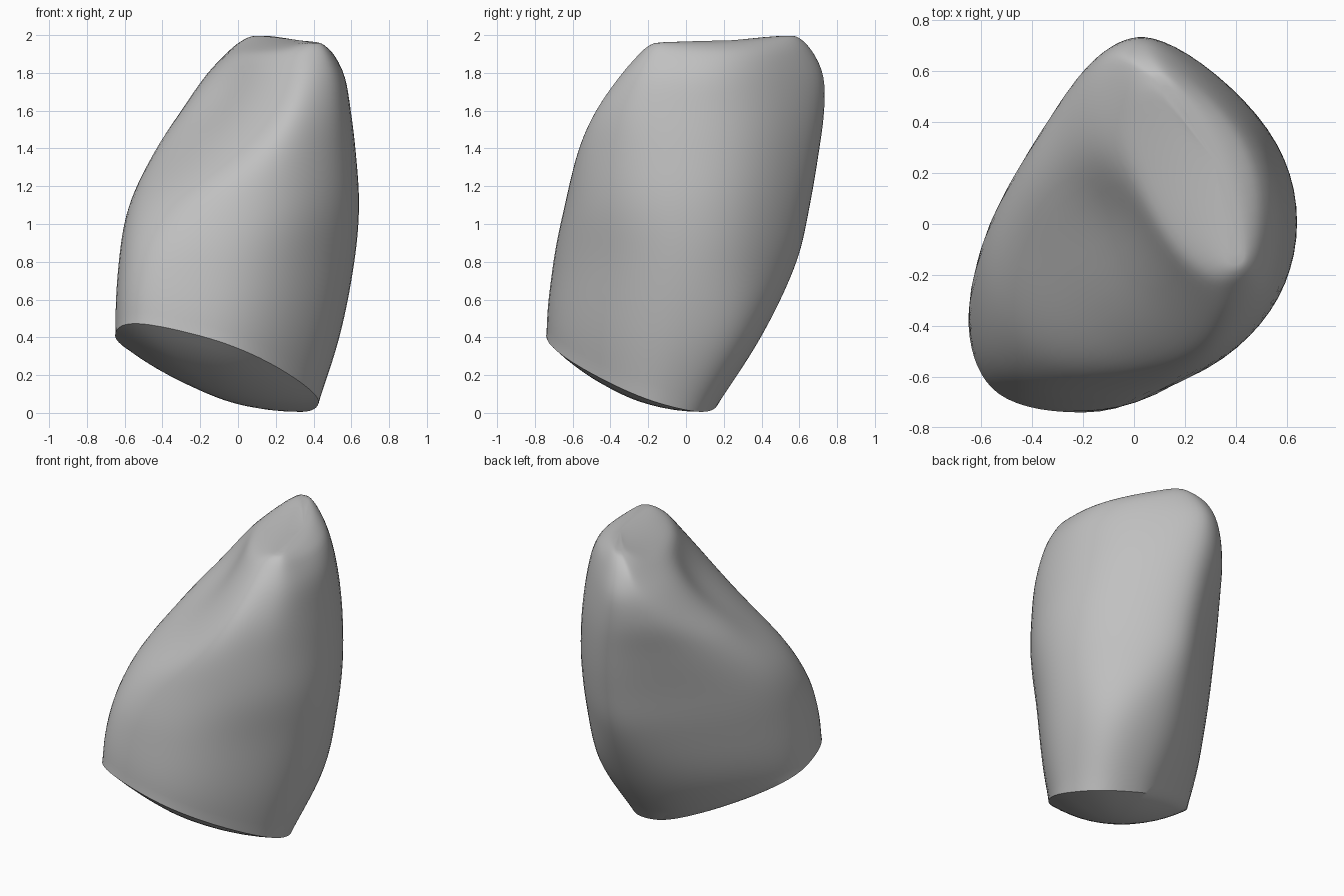
import bpy, bmesh, math
from mathutils import Vector

cube = bpy.data.objects.get("Cube")
if cube:
    bpy.data.objects.remove(cube, do_unlink=True)

SIDES, LEVELS, CAP_RINGS, DOME_RINGS = 64, 44, 10, 8
ROOT2 = math.sqrt(2)
DOME_DEPTH = 0.12

# Height, then reach of the crown in eight directions, counter-clockwise from +x
SECTIONS = [
    (0.0, .41, .29, .14, .14, .60, .78, .68, .50),
    (0.4, .54, .52, .40, .34, .65, .85, .74, .57),
    (0.8, .62, .61, .59, .44, .635, .80, .705, .605),
    (1.1, .645, .645, .66, .49, .58, .65, .645, .635),
    (1.4, .625, .65, .71, .54, .44, .37, .57, .625),
    (1.6, .60, .635, .735, .57, .31, .20, .48, .60),
    (1.8, .565, .60, .73, .55, .17, .05, .34, .535),
    (1.9, .51, .57, .68, .50, .07, -.02, .25, .475),
]
TOP = SECTIONS[-1][0]
# Ends of the biting edge, and how far its middle bows outwards
RIDGE = Vector((.41, -.13, 1.965)), Vector((.13, .54, 2.005))
BOW = Vector((.045, .045, -.012))


def reaches(z):
    """Smoothly interpolate the eight reaches at height z."""
    last = len(SECTIONS) - 1
    i = 0
    while i < last - 1 and z > SECTIONS[i + 1][0]:
        i += 1
    a, b = SECTIONS[i], SECTIONS[i + 1]
    before, after = SECTIONS[max(i - 1, 0)], SECTIONS[min(i + 2, last)]
    span = b[0] - a[0]
    t = (z - a[0]) / span
    result = []
    for k in range(1, 9):
        m0 = (b[k] - before[k]) / (b[0] - before[0]) * span
        m1 = (after[k] - a[k]) / (after[0] - a[0]) * span
        result.append((2*t**3 - 3*t*t + 1) * a[k] + (t**3 - 2*t*t + t) * m0
                      + (3*t*t - 2*t**3) * b[k] + (t**3 - t*t) * m1)
    return result


def bump(value, centre, width):
    return math.exp(-((value - centre) / width) ** 2)


def surface(column, z):
    """Point on the crown wall: a smooth curve inside the octagon of reaches."""
    h = reaches(z)
    corners = []
    for k in range(8):
        angle = k * math.pi / 4
        out = Vector((math.cos(angle), math.sin(angle)))
        side = Vector((-out.y, out.x))
        corners.append(out * h[k] + side * (h[(k + 1) % 8] * ROOT2 - h[k]))
    f = column / SIDES * 8
    k, t = int(f), f % 1
    p0, p1, p2 = corners[k - 1], corners[k], corners[(k + 1) % 8]
    p = p0 * (1 - t)**2 / 2 + p1 * (0.5 + t - t * t) + p2 * t * t / 2
    # Hollow in the sloping inner face
    across = (p.y - p.x) / ROOT2
    inner = max(0, -math.cos((f - 1.5) * math.pi / 4))
    push = 0.12 * inner * bump(z, 1.68, 0.28) * bump(across, 0.12, 0.25)
    p += Vector((1, 1)) * push / ROOT2
    return Vector((p.x, p.y, z))


def base_height(p):
    return 0.12 - 0.266 * p.x - 0.317 * p.y


def ridge_point(t):
    return RIDGE[0].lerp(RIDGE[1], t) + BOW * 4 * t * (1 - t)


def cap_point(p, s):
    """Shrink a top ring point towards the biting edge while rising to it."""
    start, along = RIDGE[0].xy, (RIDGE[1] - RIDGE[0]).xy
    t = min(1, max(0, (p.xy - start).dot(along) / along.length_squared))
    foot = ridge_point(t)
    q = foot.lerp(p, s)
    q.z = TOP + (foot.z - TOP) * (1 - s * s)
    return q


def add_strip(bm, lower, upper):
    for j in range(SIDES):
        n = (j + 1) % SIDES
        bm.faces.new((lower[j], lower[n], upper[n], upper[j]))


def add_fan(bm, ring, tip, flip=False):
    centre = bm.verts.new(tip)
    for j in range(SIDES):
        pair = (ring[j], ring[(j + 1) % SIDES])
        bm.faces.new((*(pair[::-1] if flip else pair), centre))


bm = bmesh.new()

# Slanted rim where the crown is cut off
rim = []
for j in range(SIDES):
    z = 0.2
    for _ in range(30):
        z = 0.5 * z + 0.5 * max(0, base_height(surface(j, z)))
    rim.append(surface(j, z))

# Crown wall, then the rounded cap up to the biting edge
rings = []
for i in range(LEVELS + 1):
    t = i / LEVELS
    rings.append([bm.verts.new(surface(j, rim[j].z + (TOP - rim[j].z) * t))
                  for j in range(SIDES)])
shoulder = [v.co.copy() for v in rings[-1]]
for i in range(1, CAP_RINGS):
    rings.append([bm.verts.new(cap_point(p, 1 - i / CAP_RINGS)) for p in shoulder])
for lower, upper in zip(rings, rings[1:]):
    add_strip(bm, lower, upper)
add_fan(bm, rings[-1], ridge_point(0.5))

# Soften the wall and cap but keep the rim crisp
soft = [v for ring in rings[1:] for v in ring]
for _ in range(5):
    bmesh.ops.smooth_vert(bm, verts=soft, factor=0.5, use_axis_x=True,
                          use_axis_y=True, use_axis_z=True)

# Shallow dome closing the base
middle = sum(rim, Vector()) / SIDES
down = Vector((-0.266, -0.317, -1)).normalized()
outer = rings[0]
for i in range(1, DOME_RINGS):
    s = 1 - i / DOME_RINGS
    ring = [bm.verts.new(middle + (p - middle) * s + down * DOME_DEPTH * (1 - s * s))
            for p in rim]
    add_strip(bm, ring, outer)
    outer = ring
add_fan(bm, outer, middle + down * DOME_DEPTH, flip=True)
bmesh.ops.recalc_face_normals(bm, faces=bm.faces)

mesh = bpy.data.meshes.new("tooth_crown")
bm.to_mesh(mesh)
bm.free()
crown = bpy.data.objects.new("tooth_crown", mesh)
bpy.context.collection.objects.link(crown)

# Plain grey colour
grey = bpy.data.materials.new("plain_grey")
grey.use_nodes = True
colour = (0.53, 0.53, 0.53, 1)
grey.diffuse_color = colour
grey.node_tree.nodes["Principled BSDF"].inputs["Base Color"].default_value = colour
mesh.materials.append(grey)

bpy.context.view_layer.objects.active = crown
crown.select_set(True)
bpy.ops.object.shade_smooth_by_angle(angle=math.radians(45))
